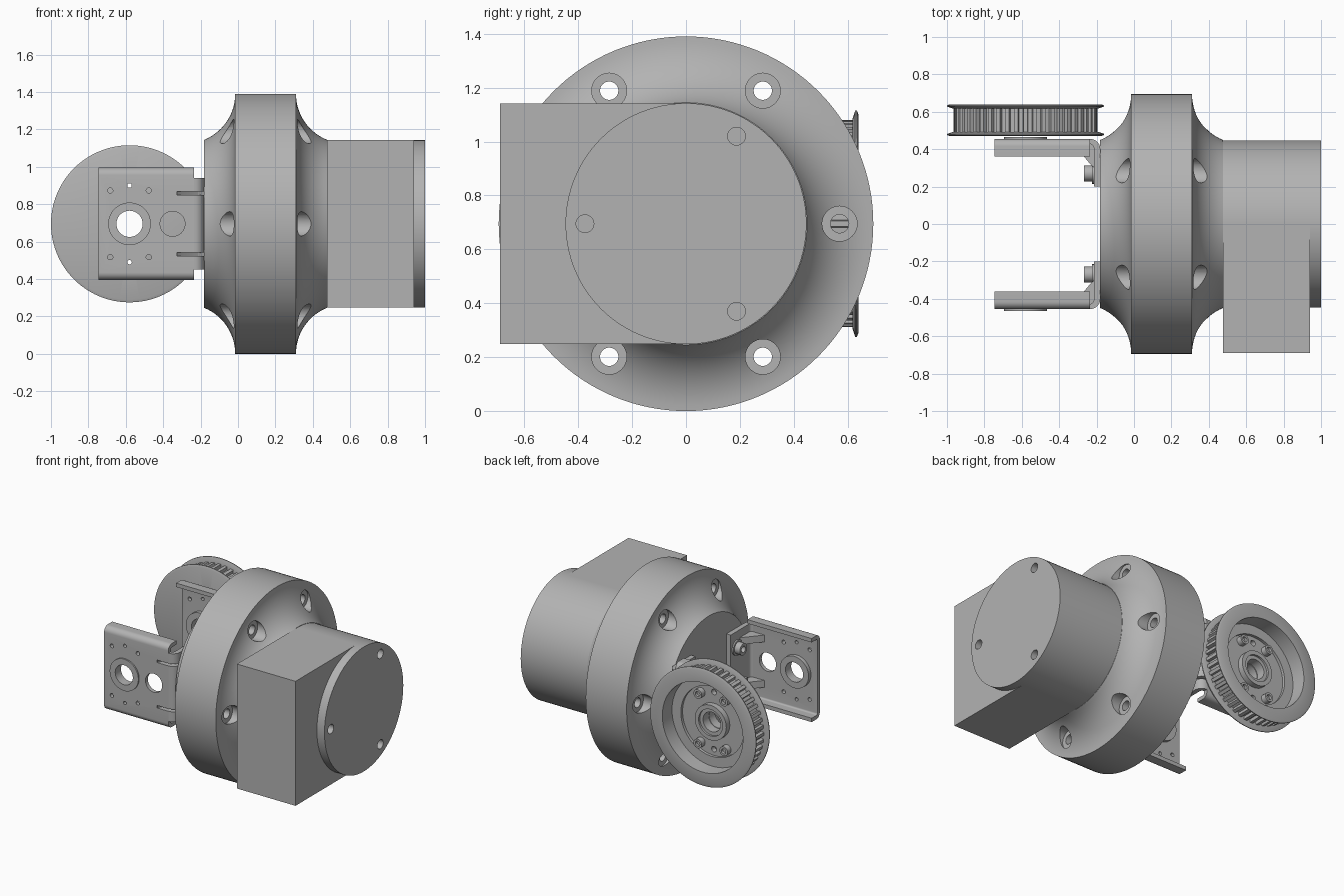
import bpy, bmesh, math

cube = bpy.data.objects.get("Cube")
if cube:
    bpy.data.objects.remove(cube)

Z = 0.695          # height of the main axis
PX = -0.58         # pulley axis position
GREY = (0.45, 0.45, 0.45, 1)
mat = bpy.data.materials.new("plain grey")
mat.use_nodes = True
mat.diffuse_color = GREY
mat.node_tree.nodes["Principled BSDF"].inputs["Base Color"].default_value = GREY
parts = []


def finish(name, bm, cutter=False):
    bmesh.ops.remove_doubles(bm, verts=bm.verts, dist=1e-5)
    bmesh.ops.recalc_face_normals(bm, faces=bm.faces)
    me = bpy.data.meshes.new(name)
    bm.to_mesh(me)
    bm.free()
    me.materials.append(mat)
    ob = bpy.data.objects.new(name, me)
    bpy.context.collection.objects.link(ob)
    ob.hide_render = cutter
    if not cutter:
        parts.append(ob)
    return ob


def add_lathe(bm, pts, axis="X", c=(0, 0), n=48):
    """Revolve (along, radius) points; c is the centre across the axis."""
    rings = []
    for i in range(n):
        t = 2 * math.pi * i / n
        ring = []
        for a, r in pts:
            u, v = c[0] + r * math.cos(t), c[1] + r * math.sin(t)
            ring.append(bm.verts.new((a, u, v) if axis == "X" else (u, a, v)))
        rings.append(ring)
    m = len(pts)
    for i in range(n):
        p, q = rings[i], rings[(i + 1) % n]
        for j in range(m if pts[0][1] > 0 else m - 1):
            k = (j + 1) % m
            bm.faces.new((p[j], p[k], q[k], q[j]))


def rod(bm, lo, hi, r, axis="X", c=(0, 0), n=24):
    add_lathe(bm, [(lo, 0), (lo, r), (hi, r), (hi, 0)], axis, c, n)


def add_prism(bm, pts, lo, hi, place):
    a = [bm.verts.new(place(u, v, lo)) for u, v in pts]
    b = [bm.verts.new(place(u, v, hi)) for u, v in pts]
    bm.faces.new(a)
    bm.faces.new(b[::-1])
    for i in range(len(pts)):
        j = (i + 1) % len(pts)
        bm.faces.new((a[i], b[i], b[j], a[j]))


def arc(cx, cy, r, a0, a1, n=8):
    return [(cx + r * math.cos(math.radians(a0 + (a1 - a0) * i / n)),
             cy + r * math.sin(math.radians(a0 + (a1 - a0) * i / n)))
            for i in range(n + 1)]


def cut(ob, cutter):
    m = ob.modifiers.new("cut", "BOOLEAN")
    m.operation, m.solver, m.object = "DIFFERENCE", "EXACT", cutter
    bpy.context.view_layer.objects.active = ob
    bpy.ops.object.modifier_apply(modifier=m.name)


def drop(ob):
    bpy.data.objects.remove(ob)


# Main drum with concave shoulders on both sides
R = 0.265
left = arc(-0.015 - R, 0.695, R, -68, 0, 14)
right = [(0.295 - x, r) for x, r in reversed(left)]
bm = bmesh.new()
add_lathe(bm, [(-0.18, 0)] + left + right + [(0.475, 0)], "X", (0, Z), 128)
drum = finish("drum_housing", bm)

# Six counterbored bolt holes through the drum
bm = bmesh.new()
for i in range(6):
    t = math.radians(60 * i)
    add_lathe(bm, [(-0.5, 0), (-0.5, 0.065), (-0.015, 0.065), (-0.015, 0.034),
                   (0.31, 0.034), (0.31, 0.065), (0.8, 0.065), (0.8, 0)],
              "X", (0.57 * math.cos(t), Z + 0.57 * math.sin(t)), 32)
holes = finish("hole_cutter", bm, True)
cut(drum, holes)
drop(holes)

# Motor cylinder with three blind holes on its end
bm = bmesh.new()
rod(bm, 0.475, 1.0, 0.447, "X", (0, Z), 128)
motor = finish("motor_cylinder", bm)
bm = bmesh.new()
for deg in (60, 180, 300):
    t = math.radians(deg)
    rod(bm, 0.94, 1.1, 0.033, "X", (0.375 * math.cos(t), Z + 0.375 * math.sin(t)))
holes = finish("hole_cutter", bm, True)
cut(motor, holes)
drop(holes)

# Square terminal box on the front of the motor
bm = bmesh.new()
add_prism(bm, [(0.475, -0.69), (0.94, -0.69), (0.94, 0), (0.475, 0)],
          Z - 0.447, Z + 0.447, lambda u, v, w: (u, v, w))
finish("terminal_box", bm)

# Two mirrored sheet-metal brackets; depth d runs outward from the middle
for s, side in ((-1, "front"), (1, "back")):
    def across(u, v, w):
        return (w, s * u, Z + v)

    def upright(u, v, w):
        return (u, s * v, Z + w)

    # channel plate with rounded lips
    half = (arc(0.415, 0.26, 0.04, 0, 90) + [(0.362, 0.30), (0.362, 0.272)]
            + arc(0.415, 0.26, 0.012, 90, 0))
    bm = bmesh.new()
    add_prism(bm, half + [(d, -z) for d, z in reversed(half)][:9 + 2 + 9],
              -0.745, -0.235, across)
    plate = finish(side + "_bracket_plate", bm)

    # bent leg that meets the drum
    bm = bmesh.new()
    add_prism(bm, [(-0.235, 0.455)] + arc(-0.235, 0.40, 0.055, 90, 0)
              + [(-0.18, 0.2), (-0.215, 0.2)] + arc(-0.235, 0.407, 0.02, 0, 90),
              -0.245, 0.245, upright)
    leg = finish(side + "_bracket_leg", bm)

    # pressed stiffening ribs in the bend
    ribs = bmesh.new()
    tool = bmesh.new()
    for z in (-0.163, 0.163):
        add_prism(ribs, [(-0.335, 0.44), (-0.225, 0.31), (-0.195, 0.29),
                         (-0.195, 0.43), (-0.235, 0.44)],
                  z - 0.025, z + 0.025, upright)
        add_prism(tool, [(-0.325, 0.5), (-0.325, 0.445), (-0.215, 0.325),
                         (-0.17, 0.3), (-0.17, 0.5)],
                  z - 0.009, z + 0.009, upright)
    rib = finish(side + "_bracket_ribs", ribs)

    # plate holes
    for x, z, r in [(PX, 0, 0.1), (-0.35, 0, 0.067)] + [
            (PX + i * 0.103, j * 0.178, 0.014) for i in (-1, 1) for j in (-1, 1)] + [
            (PX, j * 0.205, 0.012) for j in (-1, 1)]:
        rod(tool, s * 0.3, s * 0.5, r, "Y", (x, Z + z))
    cutter = finish("bracket_cutter", tool, True)
    for ob in (plate, leg, rib):
        cut(ob, cutter)
    drop(cutter)

    # bearing bush in the plate
    bm = bmesh.new()
    add_lathe(bm, [(s * 0.40, 0.07), (s * 0.465, 0.07), (s * 0.465, 0.114),
                   (s * 0.40, 0.114)], "Y", (PX, Z))
    finish(side + "_bearing", bm)

    # socket bolts with washers holding the leg to the drum
    bm = bmesh.new()
    for z in (-0.13, 0.13):
        c = (s * 0.27, Z + z)
        rod(bm, -0.225, -0.2, 0.055, "X", c)
        add_lathe(bm, [(-0.21, 0), (-0.21, 0.042), (-0.268, 0.042),
                       (-0.268, 0.022), (-0.24, 0.022), (-0.24, 0)], "X", c)
    finish(side + "_leg_bolts", bm)

# Pulley body: dished on the outside, with thin tapered flanges
bm = bmesh.new()
add_lathe(bm, [(0.47, 0.07), (0.47, 0.405), (0.476, 0.42), (0.482, 0.42),
               (0.492, 0.39), (0.492, 0.362), (0.618, 0.362), (0.618, 0.39),
               (0.628, 0.42), (0.634, 0.42), (0.64, 0.405), (0.64, 0.32),
               (0.53, 0.32), (0.53, 0.25), (0.51, 0.25), (0.51, 0.125),
               (0.55, 0.125), (0.55, 0.095), (0.535, 0.095), (0.535, 0.07)],
          "Y", (PX, Z), 96)
pulley = finish("pulley", bm)
bm = bmesh.new()
for j in (-1, 1):
    rod(bm, 0.4, 0.7, 0.02, "Y", (PX, Z + j * 0.205))
holes = finish("hole_cutter", bm, True)
cut(pulley, holes)
drop(holes)

# Belt teeth around the pulley
bm = bmesh.new()
for i in range(48):
    t = 2 * math.pi * i / 48
    add_prism(bm, [(0.35, -0.015), (0.384, -0.011), (0.384, 0.011), (0.35, 0.015)],
              0.488, 0.622, lambda u, v, w: (PX + u * math.cos(t) - v * math.sin(t), w,
                                             Z + u * math.sin(t) + v * math.cos(t)))
finish("pulley_teeth", bm)

# Four socket bolts in the pulley dish
bm = bmesh.new()
for i in (-1, 1):
    for j in (-1, 1):
        add_lathe(bm, [(0.49, 0), (0.49, 0.033), (0.55, 0.033), (0.55, 0.018),
                       (0.53, 0.018), (0.53, 0)], "Y",
                  (PX + i * 0.103, Z + j * 0.178), 20)
finish("pulley_bolts", bm)

# Smooth the round surfaces and keep the edges crisp
bpy.ops.object.select_all(action="DESELECT")
for ob in parts:
    ob.select_set(True)
bpy.context.view_layer.objects.active = parts[0]
bpy.ops.object.shade_smooth_by_angle(angle=math.radians(30))
